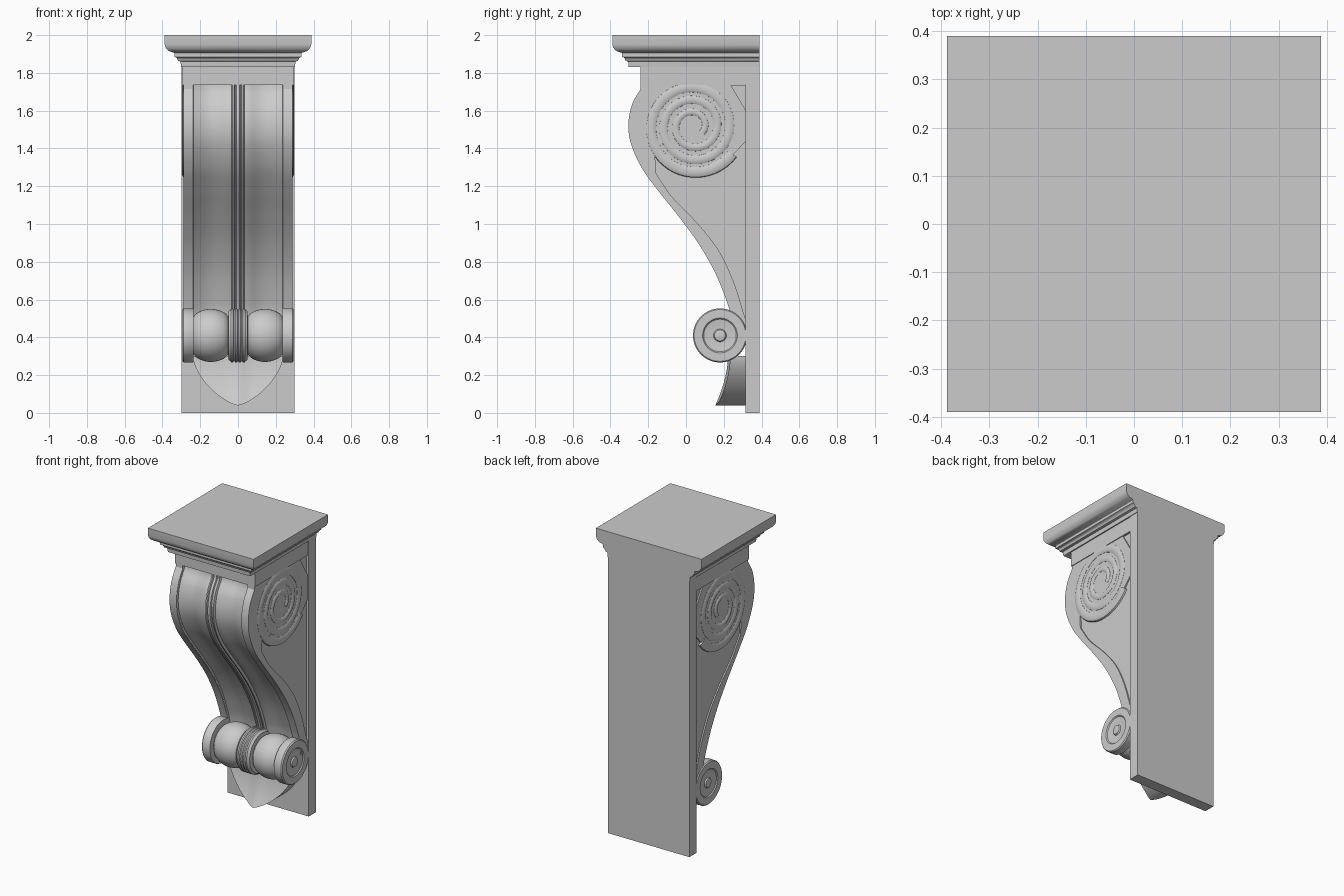
import bpy, bmesh
from math import sin, cos, pi, radians
from mathutils import Vector

if "Cube" in bpy.data.objects:
    bpy.data.objects.remove(bpy.data.objects["Cube"])


def loft(name, rings, angle=35):
    """Skin a list of closed rings, cap both ends, shade smooth by angle."""
    bm = bmesh.new()
    rows = [[bm.verts.new(p) for p in ring] for ring in rings]
    n = len(rows[0])
    for a, b in zip(rows, rows[1:]):
        for i in range(n):
            j = (i + 1) % n
            bm.faces.new((a[i], a[j], b[j], b[i]))
    bm.faces.new(rows[0])
    bm.faces.new(rows[-1])
    bmesh.ops.recalc_face_normals(bm, faces=bm.faces)
    me = bpy.data.meshes.new(name)
    bm.to_mesh(me)
    bm.free()
    ob = bpy.data.objects.new(name, me)
    bpy.context.collection.objects.link(ob)
    bpy.ops.object.select_all(action='DESELECT')
    ob.select_set(True)
    bpy.context.view_layer.objects.active = ob
    bpy.ops.object.shade_smooth_by_angle(angle=radians(angle))
    return ob


def box(name, x, y0, y1, z0, z1):
    return loft(name, [[(-x, y0, z), (x, y0, z), (x, y1, z), (-x, y1, z)] for z in (z0, z1)])


def smooth(pts, n=6):
    """Catmull-Rom curve through 2D points."""
    p = [Vector(q) for q in pts]
    p = [2 * p[0] - p[1]] + p + [2 * p[-1] - p[-2]]
    out = []
    for a, b, c, d in zip(p, p[1:], p[2:], p[3:]):
        for k in range(n):
            t = k / n
            out.append(0.5 * (2 * b + (c - a) * t + (2 * a - 5 * b + 4 * c - d) * t * t
                              + (3 * b - a - 3 * c + d) * t ** 3))
    return out + [p[-2]]


# Back board and the plain block under the crown
box("back_board", 0.298, 0.316, 0.39, 0, 1.84)
box("top_block", 0.294, -0.242, 0.33, 1.735, 1.84)

# Crown moulding, flush at the back: (inset, z)
crown = [(0, 2), (0, 1.95), (.004, 1.937), (.012, 1.924), (.025, 1.914), (.046, 1.908),
         (.052, 1.904), (.052, 1.885), (.06, 1.882), (.067, 1.874), (.07, 1.864),
         (.084, 1.86), (.086, 1.832)]
loft("crown", [[(-.388 + o, -.39 + o, z), (.388 - o, -.39 + o, z),
                (.388 - o, .39, z), (-.388 + o, .39, z)] for o, z in crown], 30)

# S-shaped front silhouette (y, z)
s_curve = smooth([(-.24, 1.715), (-.285, 1.635), (-.305, 1.53), (-.29, 1.42), (-.23, 1.29),
                  (-.14, 1.167), (-.035, 1.035), (.07, .89), (.155, .74), (.212, .6),
                  (.235, .52), (.25, .42)])

# Fluted front: (x, depth), central bead and a cove each side
half = [(.009, 0), (.012, .01), (.017, .01), (.021, .003), (.03, .003), (.035, .018), (.05, .018)]
half += [(.05 + .185 * t / 10, .014 + .024 * sin(pi * t / 10)) for t in range(1, 11)]
half += [(.237, .003), (.28, .003)]
section = [(-x, d) for x, d in reversed(half)] + half
path = [Vector((-.24, 1.76))] + s_curve
rings = []
for i, p in enumerate(path):
    t = (path[min(i + 1, len(path) - 1)] - path[max(i - 1, 0)]).normalized()
    n = Vector((-t.y, t.x))          # points into the body
    ring = [(x, (p + n * d).x, (p + n * d).y) for x, d in section]
    rings.append(ring + [(.28, .33, p.y), (-.28, .33, p.y)])
loft("fluted_body", rings)

# Side plates: rim plus volute ground, leaving the sunk lower panel and corner triangle
CY, CZ = .04, 1.515
inner = smooth([(.314, .5), (.25, .70), (.17, .865), (.055, 1.01), (-.075, 1.145), (-.16, 1.27)], 5)
arc = [Vector((CY + .255 * cos(radians(a)), CZ + .255 * sin(radians(a)))) for a in range(217, 318, 5)]
outline = [(-.24, 1.83)] + [tuple(p) for p in s_curve] + [(.318, .42)]
outline += [tuple(p) for p in inner + arc]
outline += [(.318, 1.44), (.318, 1.60), (.238, 1.734), (.312, 1.734), (.318, 1.83)]

# Raised spiral: a tapering ridge winding inwards
STEPS = 150
for side, s in (("right", 1), ("left", -1)):
    loft("side_plate_" + side, [[(s * x, y, z) for y, z in outline] for x in (.238, .287, .289)], 30)
    rings = []
    for i in range(STEPS + 1):
        t = i / STEPS
        a = radians(-35) - t * 3 * 2 * pi
        r = .25 - .195 * t
        w = .03 - .012 * t
        rings.append([(s * x, CY + (r + k * w) * cos(a), CZ + (r + k * w) * sin(a))
                      for k, x in ((-1, .28), (-.9, .29), (-.45, .296), (.45, .296), (.9, .29), (1, .28))])
    loft("volute_" + side, rings, 40)

# Bottom scroll turned about the x axis: (x, radius)
turn = [(0, .137), (.006, .143), (.014, .143), (.02, .135), (.026, .142), (.036, .142),
        (.042, .134), (.05, .13), (.052, .10)]
turn += [(.053 + .181 * t / 16, .10 + .04 * sin(pi * t / 16) ** .6) for t in range(1, 16)]
turn += [(.235, .10), (.235, .14), (.24, .143), (.288, .143), (.295, .137), (.295, .092),
         (.289, .086), (.285, .06), (.284, .034), (.292, .029), (.295, .018), (.295, .001)]
turn = [(-x, r) for x, r in reversed(turn[1:])] + turn
loft("bottom_scroll", [[(x, .18 + r * cos(a * pi / 32), .41 + r * sin(a * pi / 32))
                        for a in range(64)] for x, r in turn])

# Tongue below the scroll, flaring forward to a rounded tip
rings = []
for i in range(25):
    t = sin(i / 24 * pi / 2)
    z = .30 - .26 * t
    w = max(.24 * (1 - t ** 1.6) ** .7, .002)
    front = .222 - .067 * t ** 1.8
    ring = [(w * k / 8, front + .012 * min(1, abs(w * k / 8) / .06), z) for k in range(-8, 9)]
    rings.append(ring + [(w, .33, z), (-w, .33, z)])
loft("tongue", rings)
